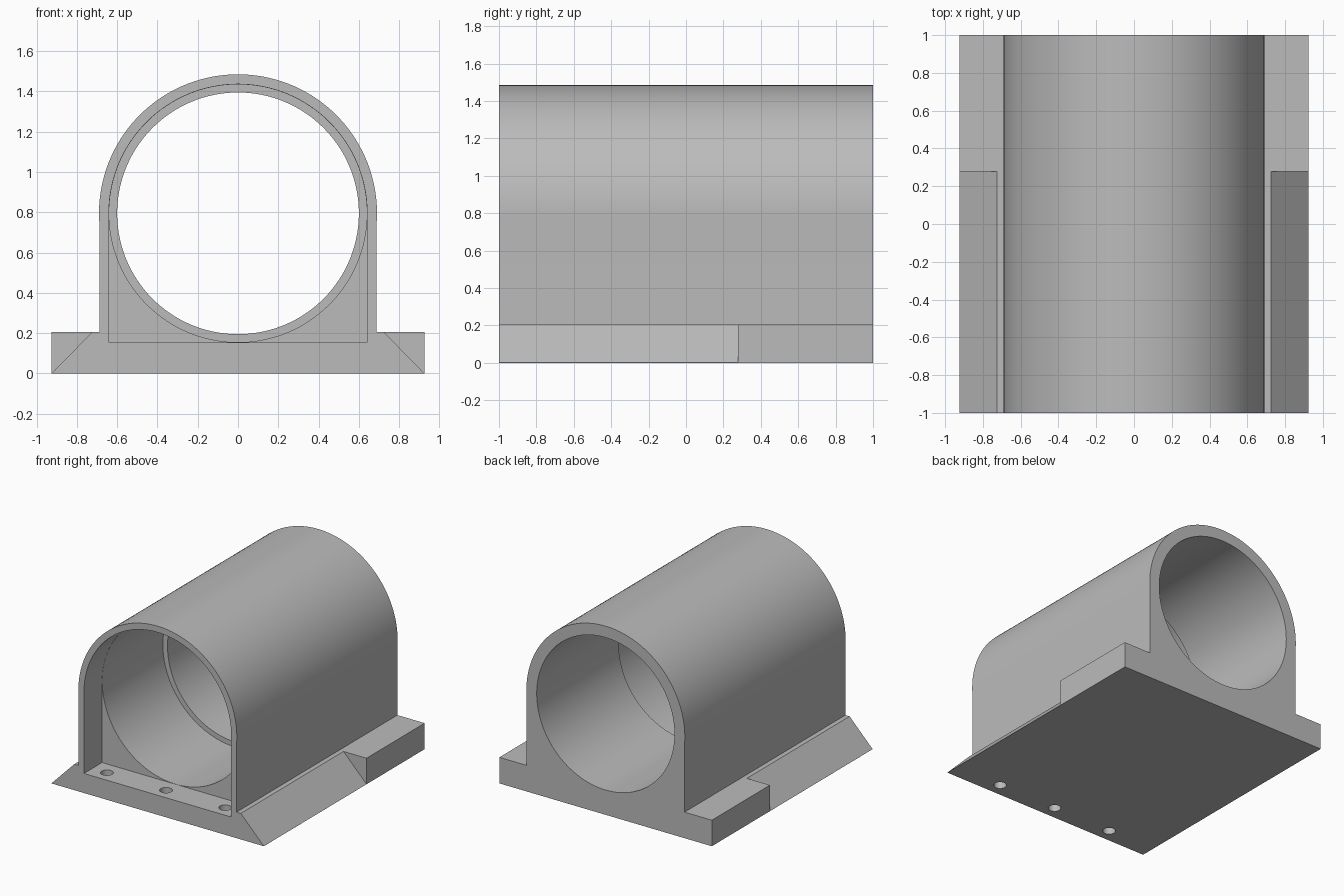
import bpy, bmesh, math

cube = bpy.data.objects.get("Cube")
if cube:
    bpy.data.objects.remove(cube, do_unlink=True)

AXIS_Z = 0.795      # height of the bore axis
OUTER_R = 0.69
BORE_R = 0.64       # wide front bore
REAR_R = 0.60       # narrow rear bore
SIDE_X = 0.688
BASE_X = 0.925
BASE_H = 0.205

grey = bpy.data.materials.new("plain grey")
grey.use_nodes = True
colour = (0.5, 0.5, 0.5, 1)
grey.diffuse_color = colour
grey.node_tree.nodes["Principled BSDF"].inputs["Base Color"].default_value = colour


def arc(radius, start, end, steps):
    """Points (x, z) on an arc about the bore axis."""
    return [(radius * math.cos(start + (end - start) * i / steps),
             AXIS_Z + radius * math.sin(start + (end - start) * i / steps))
            for i in range(steps + 1)]


def prism(name, profile, y0, y1):
    """Extrude an (x, z) profile along y."""
    bm = bmesh.new()
    face = bm.faces.new([bm.verts.new((x, y0, z)) for x, z in profile])
    ext = bmesh.ops.extrude_face_region(bm, geom=[face])
    moved = [v for v in ext["geom"] if isinstance(v, bmesh.types.BMVert)]
    bmesh.ops.translate(bm, vec=(0, y1 - y0, 0), verts=moved)
    bmesh.ops.recalc_face_normals(bm, faces=bm.faces)
    mesh = bpy.data.meshes.new(name)
    bm.to_mesh(mesh)
    bm.free()
    obj = bpy.data.objects.new(name, mesh)
    bpy.context.collection.objects.link(obj)
    mesh.materials.append(grey)
    return obj


def cut(target, cutter):
    """Subtract the cutter and discard it."""
    cutter.hide_render = True
    mod = target.modifiers.new("cut", "BOOLEAN")
    mod.operation = "DIFFERENCE"
    mod.solver = "EXACT"
    mod.object = cutter
    bpy.context.view_layer.objects.active = target
    bpy.ops.object.modifier_apply(modifier=mod.name)
    bpy.data.objects.remove(cutter, do_unlink=True)


# Arched housing with its flanged base
dip = math.acos(SIDE_X / OUTER_R)
outline = [(-BASE_X, 0), (BASE_X, 0), (BASE_X, BASE_H), (SIDE_X, BASE_H)]
outline += arc(OUTER_R, -dip, math.pi + dip, 72)
outline += [(-SIDE_X, BASE_H), (-BASE_X, BASE_H)]
housing = prism("bearing_housing", outline, -1, 1)

# Bores: wide to the middle, narrow through to the back
circle = 2 * math.pi
cut(housing, prism("rear_bore", arc(REAR_R, 0, circle, 128)[:-1], -0.5, 1.1))
cut(housing, prism("front_bore", arc(BORE_R, 0, circle, 128)[:-1], -0.85, -0.02))

# Square-bottomed recess at the front
recess_r = BORE_R + 0.001
floor = AXIS_Z - recess_r
recess = [(-recess_r, floor), (recess_r, floor)] + arc(recess_r, 0, math.pi, 64)
cut(housing, prism("front_recess", recess, -1.1, -0.775))

# Sloped flange sides along the front part
for side in (-1, 1):
    slope = [(0.935, -0.01), (0.715, 0.215), (1.1, 0.215), (1.1, -0.01)]
    cut(housing, prism("flange_slope", [(side * x, z) for x, z in slope], -1.1, 0.277))

# Three bolt holes through the recess floor
for x in (-0.515, 0, 0.515):
    bpy.ops.mesh.primitive_cylinder_add(vertices=32, radius=0.046, depth=0.4,
                                        location=(x, -0.895, 0.08))
    hole = bpy.context.object
    hole.data.materials.append(grey)
    cut(housing, hole)

bpy.ops.object.select_all(action="DESELECT")
housing.select_set(True)
bpy.context.view_layer.objects.active = housing
bpy.ops.object.shade_smooth_by_angle(angle=math.radians(30))
